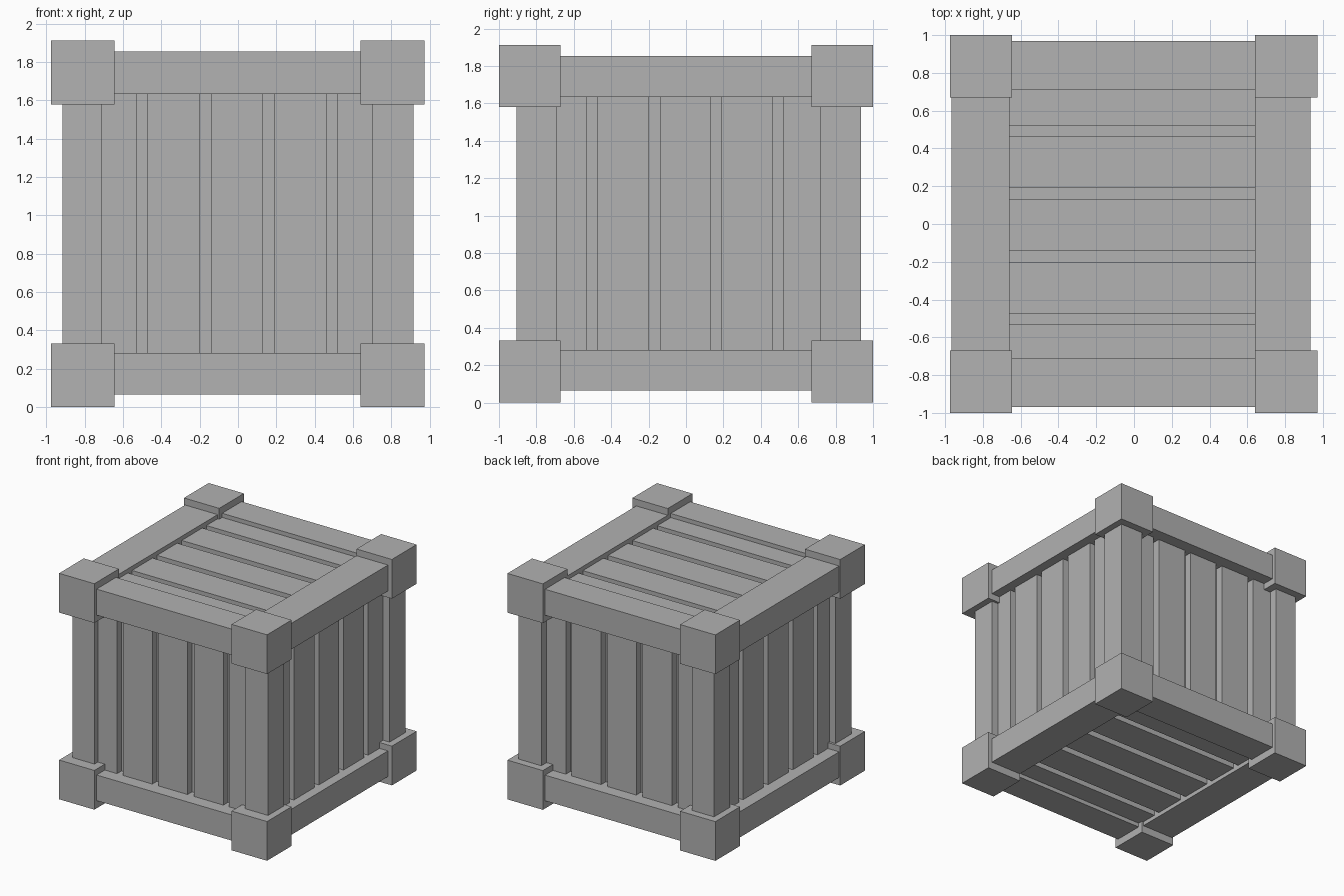
import bpy

cube = bpy.data.objects.get("Cube")
if cube:
    bpy.data.objects.remove(cube)

grey = bpy.data.materials.new("plain grey")
grey.use_nodes = True
GREY = (0.445, 0.445, 0.445, 1)
grey.diffuse_color = GREY
grey.node_tree.nodes["Principled BSDF"].inputs["Base Color"].default_value = GREY


def box(name, xs, ys, zs):
    """Box spanning the given (low, high) pairs."""
    spans = (xs, ys, zs)
    bpy.ops.mesh.primitive_cube_add(size=1)
    ob = bpy.context.object
    ob.name = name
    centre = [(a + b) / 2 for a, b in spans]
    size = [b - a for a, b in spans]
    for v in ob.data.vertices:
        v.co = [c * s for c, s in zip(v.co, size)]
    ob.location = centre
    ob.data.materials.append(grey)


# Edge spans shared by the frame parts
block_x = {"right": (-0.975, -0.645), "left": (0.64, 0.972)}
block_y = {"front": (-1.0, -0.67), "back": (0.67, 1.0)}
block_z = {"bottom": (0, 0.332), "top": (1.58, 1.912)}
post_x = {"right": (-0.917, -0.71), "left": (0.70, 0.915)}
post_y = {"front": (-0.905, -0.69), "back": (0.72, 0.935)}
rail_x = {"right": (-0.965, -0.66), "left": (0.64, 0.935)}
rail_y = {"front": (-0.97, -0.71), "back": (0.71, 0.97)}
rail_z = {"bottom": (0.065, 0.282), "top": (1.635, 1.855)}

# Corner blocks and upright posts
for sx in block_x:
    for sy in block_y:
        for sz in block_z:
            box(f"{sz}_{sy}_{sx}_corner_block", block_x[sx], block_y[sy], block_z[sz])
        box(f"{sy}_{sx}_post", post_x[sx], post_y[sy], (0.2, 1.7))

# Horizontal rails
for sz, z in rail_z.items():
    for sy, y in rail_y.items():
        box(f"{sz}_{sy}_rail", (-0.7, 0.7), y, z)
    for sx, x in rail_x.items():
        box(f"{sz}_{sx}_rail", x, (-0.72, 0.72), z)

# Five slats on each of the six sides
slats = [(-0.78, -0.53), (-0.475, -0.20), (-0.14, 0.13), (0.19, 0.465), (0.52, 0.78)]
for i, span in enumerate(slats, 1):
    for sy, y in (("front", (-0.86, -0.76)), ("back", (0.76, 0.865))):
        box(f"{sy}_slat_{i}", span, y, (0.15, 1.76))
    for sx, x in (("right", (-0.86, -0.75)), ("left", (0.75, 0.855))):
        box(f"{sx}_slat_{i}", x, span, (0.15, 1.76))
    for sz, z in (("bottom", (0.1, 0.2)), ("top", (1.7, 1.82))):
        box(f"{sz}_slat_{i}", (-0.75, 0.75), span, z)

# Solid lining behind the slats
box("inner_lining", (-0.795, 0.79), (-0.80, 0.80), (0.16, 1.76))
